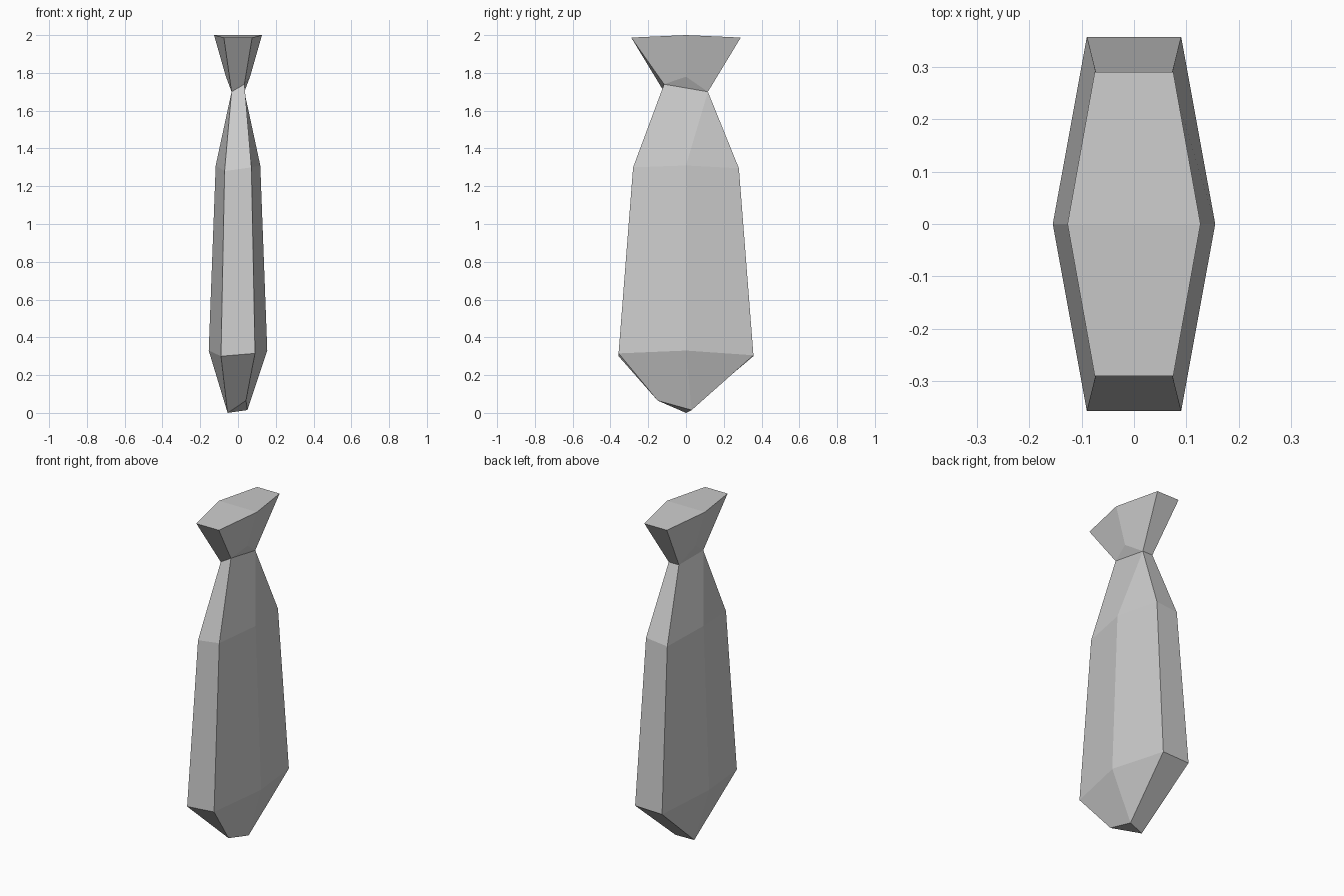
import bpy, bmesh

if "Cube" in bpy.data.objects:
    bpy.data.objects.remove(bpy.data.objects["Cube"])


def ring(bm, side, cx, cy, z_side, z_corner):
    """Hexagonal section, counter-clockwise from +x.
    z_corner gives heights for corners (+,+), (-,+), (-,-), (+,-)."""
    pts = [(side, 0, z_side), (cx, cy, z_corner[0]), (-cx, cy, z_corner[1]),
           (-side, 0, z_side), (-cx, -cy, z_corner[2]), (cx, -cy, z_corner[3])]
    return [bm.verts.new(p) for p in pts]


def bridge(bm, low, high):
    for i in range(6):
        j = (i + 1) % 6
        bm.faces.new((low[i], low[j], high[j], high[i]))


bm = bmesh.new()

# Sections: belly, shoulder, pinched neck, flared top
belly = ring(bm, 0.155, 0.09, 0.357, 0.33, (0.305, 0.30, 0.30, 0.315))
shoulder = ring(bm, 0.118, 0.071, 0.28, 1.31, (1.295, 1.28, 1.28, 1.30))
neck = ring(bm, 0.064, 0.034, 0.116, 1.78, (1.70, 1.70, 1.70, 1.74))
top = ring(bm, 0.127, 0.075, 0.29, 2.0, (1.987, 1.987, 1.987, 1.987))

bridge(bm, belly, shoulder)
bridge(bm, neck, top)

# Top, creased across the middle
bm.faces.new(top[0:4])
bm.faces.new(top[3:6] + top[0:1])

# Shoulder to neck: the body sides skip the raised neck side points
for s in (0, 3):
    mid, c1, c2, c0 = s, (s + 1) % 6, (s + 2) % 6, (s + 5) % 6
    bm.faces.new((shoulder[c1], shoulder[c2], neck[c2], neck[c1]))
    bm.faces.new((shoulder[mid], shoulder[c1], neck[c1]))
    bm.faces.new((shoulder[c0], shoulder[mid], neck[c1], neck[c0]))
    bm.faces.new((neck[c0], neck[c1], neck[mid]))  # notch under the flare

# Chipped three-point tip
a = bm.verts.new((0.042, -0.15, 0.065))
b = bm.verts.new((0.05, 0.03, 0.015))
c = bm.verts.new((-0.055, 0.0, 0.0))
bm.faces.new((a, c, b))
bm.faces.new((belly[4], c, a, belly[5]))
bm.faces.new((belly[1], b, c, belly[2]))
bm.faces.new((belly[2], c, belly[3]))
bm.faces.new((belly[3], c, belly[4]))
bm.faces.new((belly[5], a, b, belly[0]))
bm.faces.new((belly[0], b, belly[1]))

bmesh.ops.recalc_face_normals(bm, faces=bm.faces)
mesh = bpy.data.meshes.new("faceted_shard")
bm.to_mesh(mesh)
bm.free()
bpy.context.collection.objects.link(bpy.data.objects.new("faceted_shard", mesh))
